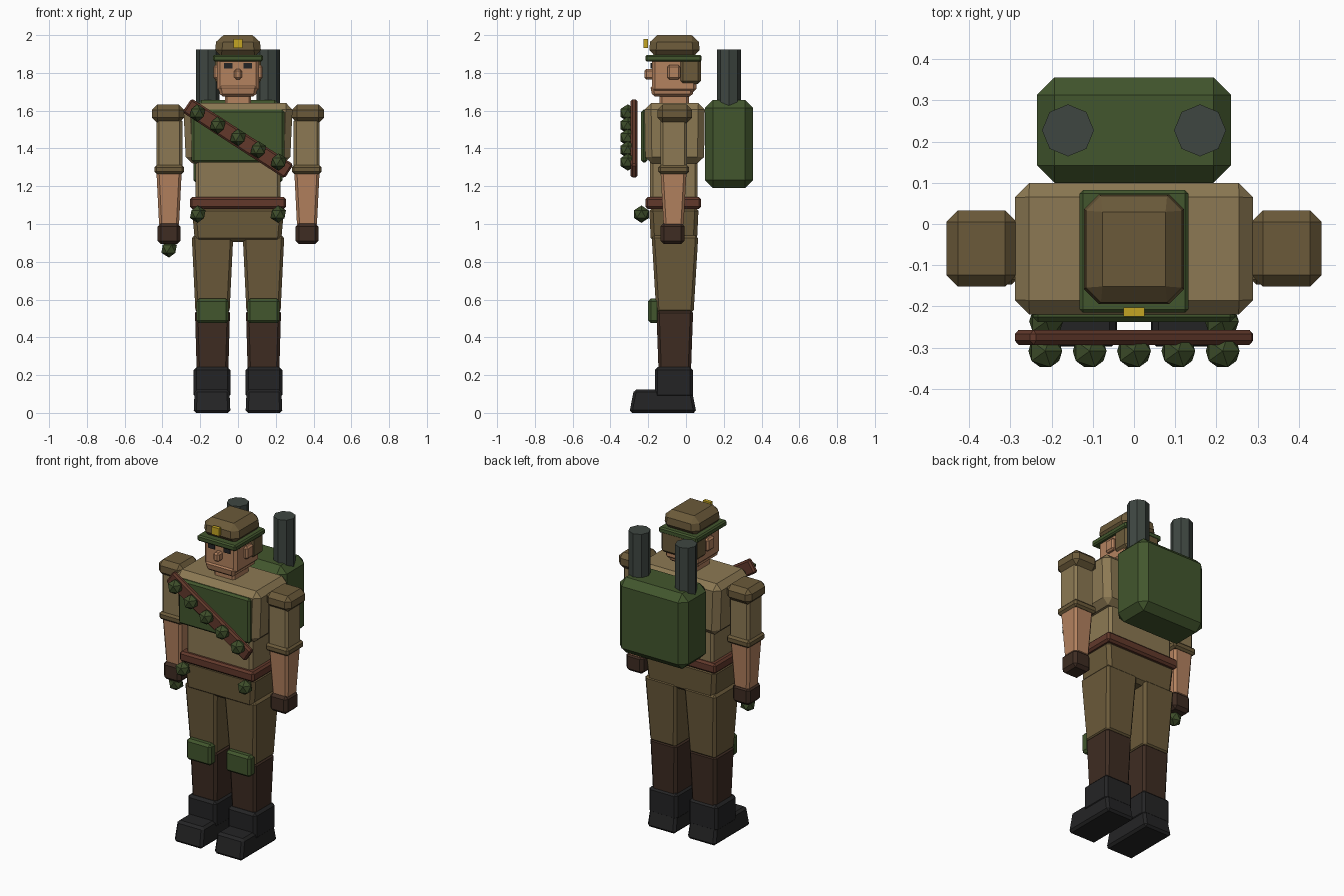
import bpy, bmesh, math
from mathutils import Matrix, Vector

cube = bpy.data.objects.get("Cube")
if cube:
    bpy.data.objects.remove(cube)


def material(name, rgb):
    def linear(v):
        v /= 255
        return v / 12.92 if v <= 0.04045 else ((v + 0.055) / 1.055) ** 2.4
    col = [linear(v) for v in rgb] + [1.0]
    m = bpy.data.materials.new(name)
    m.use_nodes = True
    m.diffuse_color = col
    bsdf = m.node_tree.nodes["Principled BSDF"]
    bsdf.inputs["Base Color"].default_value = col
    bsdf.inputs["Roughness"].default_value = 0.9
    return m


TAN = material("tan cloth", (140, 121, 83))
KHAKI = material("khaki cloth", (107, 90, 58))
SKIN = material("skin", (180, 130, 95))
GREEN = material("field green", (66, 86, 45))
OLIVE = material("grenade olive", (62, 78, 42))
METAL = material("dark metal", (62, 70, 65))
BROWN = material("dark brown leather", (62, 44, 34))
BELT = material("red brown leather", (98, 57, 43))
BLACK = material("black rubber", (36, 36, 37))
YELLOW = material("brass yellow", (196, 165, 36))


def finish(name, bm, mat):
    bmesh.ops.recalc_face_normals(bm, faces=bm.faces)
    me = bpy.data.meshes.new(name)
    bm.to_mesh(me)
    bm.free()
    me.materials.append(mat)
    ob = bpy.data.objects.new(name, me)
    bpy.context.collection.objects.link(ob)
    return ob


def block(name, mat, xs, ys, zs, bevel=0.01, top=(1, 1), bottom=(1, 1), tilt=0):
    """Bevelled box spanning the given ranges, with scaled top or bottom face."""
    bm = bmesh.new()
    bmesh.ops.create_cube(bm, size=1)
    size = Vector([r[1] - r[0] for r in (xs, ys, zs)])
    centre = Vector([(r[1] + r[0]) / 2 for r in (xs, ys, zs)])
    for v in bm.verts:
        s = top if v.co.z > 0 else bottom
        v.co = Vector((v.co.x * size.x * s[0], v.co.y * size.y * s[1], v.co.z * size.z))
    if bevel:
        bmesh.ops.bevel(bm, geom=bm.edges[:], offset=bevel, segments=1,
                        affect='EDGES', profile=0.5)
    bm.transform(Matrix.Translation(centre) @ Matrix.Rotation(tilt, 4, 'Y'))
    return finish(name, bm, mat)


def pair(name, mat, xs, *args, **kw):
    """The same box on the left (+x) and right (-x)."""
    block("left_" + name, mat, xs, *args, **kw)
    block("right_" + name, mat, (-xs[1], -xs[0]), *args, **kw)


def grenade(name, x, y, z):
    bm = bmesh.new()
    bmesh.ops.create_icosphere(bm, subdivisions=1, radius=0.046)
    bm.transform(Matrix.Translation((x, y, z)))
    finish(name, bm, OLIVE)


# Torso
block("chest", TAN, (-0.29, 0.29), (-0.22, 0.10), (1.32, 1.64), 0.035, bottom=(0.95, 0.97))
block("vest_panel", GREEN, (-0.245, 0.245), (-0.238, -0.205), (1.325, 1.605), 0.012)
block("abdomen", TAN, (-0.225, 0.225), (-0.19, 0.062), (1.12, 1.36), 0.015)
block("belt", BELT, (-0.255, 0.255), (-0.215, 0.08), (1.08, 1.142), 0.012)
block("pelvis", KHAKI, (-0.245, 0.245), (-0.195, 0.067), (0.905, 1.09), 0.02,
      bottom=(0.93, 0.93))

# Legs
pair("thigh", KHAKI, (0.025, 0.245), (-0.182, 0.065), (0.53, 0.94), 0.015,
     bottom=(0.82, 0.8))
pair("shin", BROWN, (0.042, 0.228), (-0.157, 0.038), (0.22, 0.545), 0.015,
     bottom=(0.9, 0.88))
pair("knee_pad", GREEN, (0.05, 0.22), (-0.2, -0.14), (0.475, 0.605), 0.014)
pair("boot_ankle", BLACK, (0.04, 0.235), (-0.165, 0.037), (0.08, 0.242), 0.015)
pair("boot_foot", BLACK, (0.04, 0.235), (-0.3, 0.055), (0, 0.125), 0.014,
     top=(0.94, 0.86))

# Arms
pair("shoulder_pad", KHAKI, (0.285, 0.455), (-0.152, 0.033), (1.535, 1.632), 0.028)
pair("sleeve", TAN, (0.295, 0.432), (-0.135, 0.005), (1.28, 1.56), 0.014)
pair("sleeve_cuff", KHAKI, (0.285, 0.443), (-0.147, 0.017), (1.265, 1.312), 0.012)
pair("forearm", SKIN, (0.298, 0.432), (-0.135, 0.003), (0.985, 1.28), 0.014,
     bottom=(0.78, 0.76))
pair("glove", BROWN, (0.305, 0.425), (-0.135, -0.008), (0.893, 1.005), 0.018)

# Neck and head
block("neck", SKIN, (-0.07, 0.07), (-0.14, 0.015), (1.61, 1.71), 0.012)
block("head", SKIN, (-0.11, 0.11), (-0.18, 0.055), (1.70, 1.88), 0.016)
block("jaw", SKIN, (-0.105, 0.105), (-0.19, 0.045), (1.675, 1.735), 0.014,
      bottom=(0.9, 0.9))
block("nose", SKIN, (-0.02, 0.02), (-0.22, -0.17), (1.765, 1.82), 0.01)
pair("ear", SKIN, (0.1, 0.131), (-0.098, -0.03), (1.765, 1.842), 0.01)
pair("eye", BLACK, (0.03, 0.075), (-0.187, -0.179), (1.822, 1.852), 0)
block("back_hair", KHAKI, (-0.122, 0.122), (-0.032, 0.08), (1.742, 1.885), 0.016)

# Cap
block("cap_crown", KHAKI, (-0.125, 0.125), (-0.197, 0.075), (1.885, 2.0), 0.036,
      top=(0.9, 0.93))
block("cap_brim", GREEN, (-0.132, 0.132), (-0.215, 0.082), (1.86, 1.896), 0.008)
block("cap_badge", YELLOW, (-0.025, 0.025), (-0.224, -0.202), (1.933, 1.98), 0)

# Bandolier with grenades
strap_tilt = math.atan2(0.35, 0.54)
block("bandolier", BELT, (-0.322, 0.322), (-0.293, -0.257), (1.409, 1.497), 0.01,
      tilt=strap_tilt)
for i in range(-2, 3):
    grenade("bandolier_grenade", i * 0.1075, -0.308, 1.458 - i * 0.065)

# Belt and hand grenades
for x in (-0.213, 0.213):
    grenade("belt_grenade", x, -0.236, 1.052)
grenade("hand_grenade", -0.365, -0.085, 0.868)

# Backpack with two upright tubes
block("backpack", GREEN, (-0.235, 0.235), (0.10, 0.355), (1.19, 1.657), 0.042)
for side, x in (("left", 0.16), ("right", -0.16)):
    bm = bmesh.new()
    bmesh.ops.create_cone(bm, cap_ends=True, segments=8, radius1=0.063,
                          radius2=0.063, depth=0.32)
    bm.transform(Matrix.Translation((x, 0.227, 1.765)))
    finish(side + "_pack_tube", bm, METAL)
